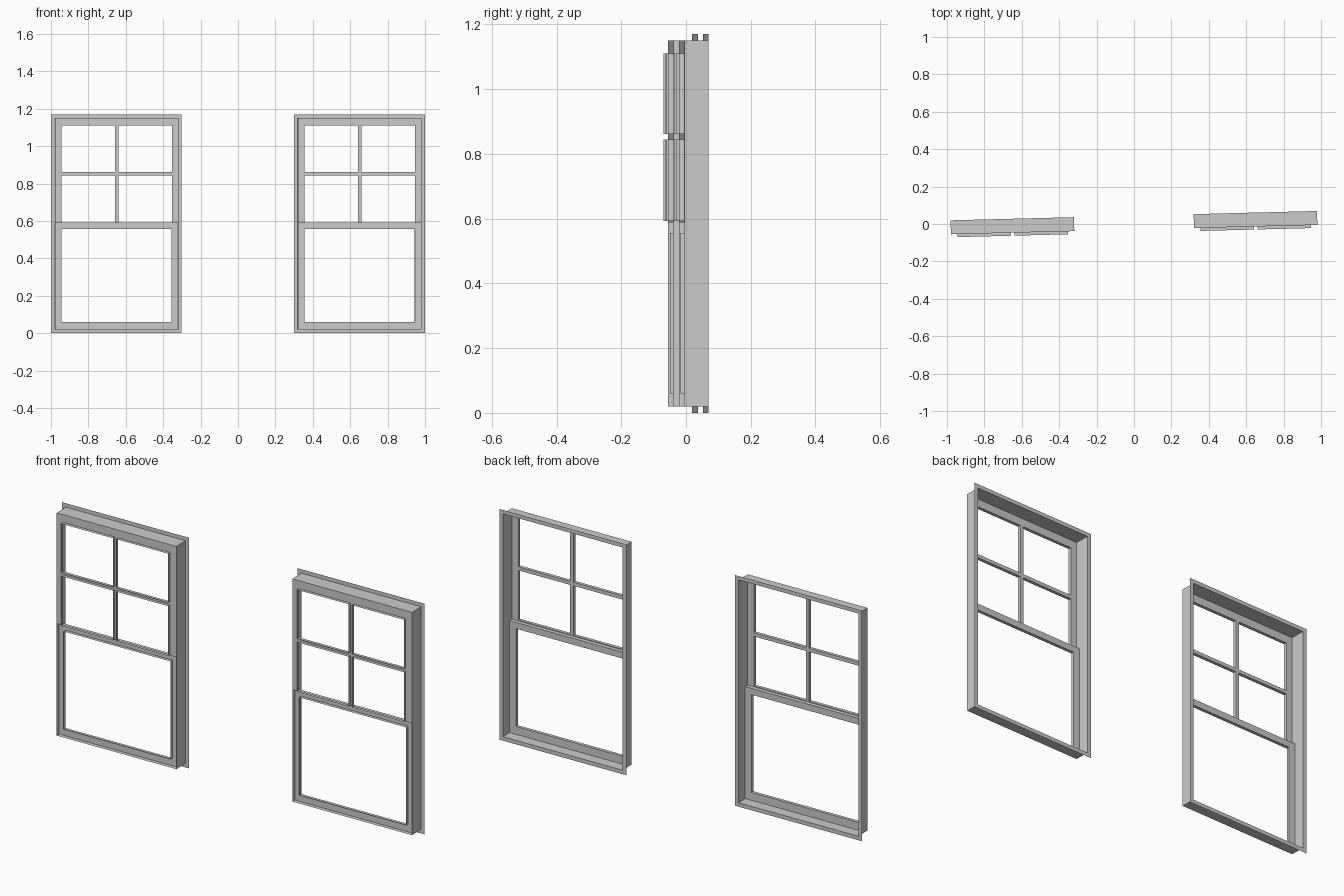
import bpy, math
from mathutils import Matrix

if "Cube" in bpy.data.objects:
    bpy.data.objects.remove(bpy.data.objects["Cube"])

TURN = math.radians(1.46)          # the whole pair is turned slightly about z
BACK, FRONT = 0.0445, -0.03        # depth of the casing
RECESS, LIP = 0.02, 0.016          # lower sash set-back, glazing lip depth
HALF, MEET = 0.33, 0.588           # casing half width, meeting rail height
OPEN = 0.295                       # half width of the glazed openings
BAR = 0.009                        # half width of the glazing bars


def corners(r, y):
    x0, x1, z0, z1 = r
    return [(x0, y, z0), (x1, y, z0), (x1, y, z1), (x0, y, z1)]


def bridge(a, b):
    """Four quads joining two rectangular loops."""
    return [(a[i], a[(i + 1) % 4], b[(i + 1) % 4], b[i]) for i in range(4)]


def ring(outer, inner, y):
    return bridge(corners(outer, y), corners(inner, y))


def tube(r, y0, y1):
    return bridge(corners(r, y0), corners(r, y1))


def make(name, quads, cx):
    verts = [v for q in quads for v in q]
    faces = [tuple(range(i * 4, i * 4 + 4)) for i in range(len(quads))]
    me = bpy.data.meshes.new(name)
    me.from_pydata(verts, [], faces)
    ob = bpy.data.objects.new(name, me)
    bpy.context.collection.objects.link(ob)
    ob.matrix_world = Matrix.Rotation(TURN, 4, 'Z') @ Matrix.Translation((cx, 0, 0))


casing = (-HALF, HALF, 0.02, 1.15)
flange = (-0.35, 0.35, 0.0, 1.17)
upper = (-HALF, HALF, MEET, 1.15)
lower = (-HALF, HALF, 0.02, MEET)
top_open = (-OPEN, OPEN, 0.592, 1.11)
low_open = (-OPEN, OPEN, 0.06, 0.556)
MID = (top_open[2] + top_open[3]) / 2 + 0.002
low_y = FRONT + RECESS

for side, cx in (("left", -0.65), ("right", 0.65)):
    # casing walls and the thin flange round the back
    make(side + "_casing", tube(casing, FRONT, BACK), cx)
    make(side + "_flange", ring(flange, casing, BACK), cx)

    # sash faces, with the step between them
    shelf = [((-HALF, FRONT, MEET), (HALF, FRONT, MEET),
              (HALF, low_y, MEET), (-HALF, low_y, MEET))]
    make(side + "_upper_sash", ring(upper, top_open, FRONT) + shelf, cx)
    make(side + "_lower_sash", ring(lower, low_open, low_y), cx)

    # glazing bars in the upper sash
    bars = [corners((-BAR, BAR, top_open[2], top_open[3]), FRONT)]
    for x0, x1 in ((-OPEN, -BAR), (BAR, OPEN)):
        bars.append(corners((x0, x1, MID - BAR, MID + BAR), FRONT))
    make(side + "_glazing_bars", bars, cx)

    # raised lips round each pane
    lips = tube(low_open, low_y - LIP, low_y)
    for x0, x1 in ((-OPEN, -BAR), (BAR, OPEN)):
        for z0, z1 in ((top_open[2], MID - BAR), (MID + BAR, top_open[3])):
            lips += tube((x0, x1, z0, z1), FRONT - LIP, FRONT)
    make(side + "_pane_lips", lips, cx)
